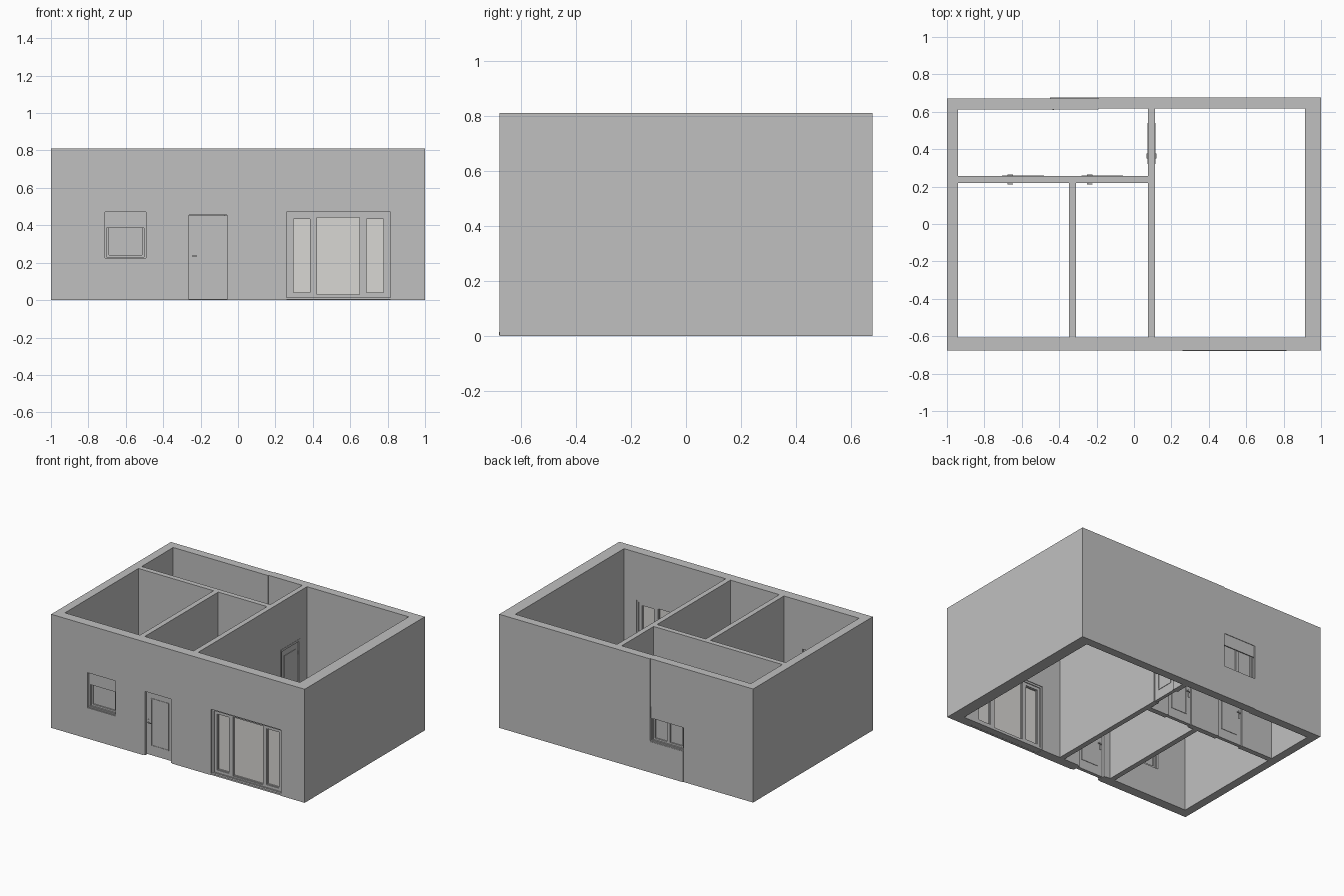
import bpy, bmesh, math
from mathutils import Matrix, Vector

if "Cube" in bpy.data.objects:
    bpy.data.objects.remove(bpy.data.objects["Cube"])

H = 0.81          # wall height
HEAD = 0.47       # top of every opening
BASE = 0.22       # window sill height


def material(name, rgb):
    m = bpy.data.materials.new(name)
    m.diffuse_color = (*rgb, 1)
    m.use_nodes = True
    m.node_tree.nodes["Principled BSDF"].inputs["Base Color"].default_value = m.diffuse_color
    return m


GREY = material("wall grey", (0.53, 0.53, 0.53))
GLASS = material("pale glass", (0.69, 0.68, 0.655))
ID = Matrix.Identity(4)


def boxes(name, spans, mat=GREY, frame=ID):
    """One object made of boxes given as (x0, x1, y0, y1, z0, z1)."""
    bm = bmesh.new()
    for x0, x1, y0, y1, z0, z1 in spans:
        size = Matrix.Diagonal((x1 - x0, y1 - y0, z1 - z0, 1))
        mid = Matrix.Translation(((x0 + x1) / 2, (y0 + y1) / 2, (z0 + z1) / 2))
        bmesh.ops.create_cube(bm, size=1, matrix=frame @ mid @ size)
    me = bpy.data.meshes.new(name)
    bm.to_mesh(me)
    bm.free()
    me.materials.append(mat)
    ob = bpy.data.objects.new(name, me)
    bpy.context.collection.objects.link(ob)
    return ob


def wall(name, span, openings=()):
    """A wall box with rectangular openings cut through it."""
    ob = boxes(name, [span])
    for i, o in enumerate(openings):
        cutter = boxes(f"{name}_cutter_{i}", [o])
        mod = ob.modifiers.new("opening", 'BOOLEAN')
        mod.operation, mod.solver, mod.object = 'DIFFERENCE', 'EXACT', cutter
        bpy.context.view_layer.objects.active = ob
        bpy.ops.object.modifier_apply(modifier=mod.name)
        bpy.data.objects.remove(cutter)
    return ob


def ring(x0, x1, y0, y1, z0, z1, w, bottom=True):
    """Boxes forming a rectangular frame of width w."""
    low = z0 + w if bottom else z0
    out = [(x0, x0 + w, y0, y1, z0, z1), (x1 - w, x1, y0, y1, z0, z1),
           (x0 + w, x1 - w, y0, y1, z1 - w, z1)]
    if bottom:
        out.append((x0 + w, x1 - w, y0, y1, z0, low))
    return out


def door(name, x0, x1, half, frame):
    """Door in local coordinates: wall centre on y = 0, handle near x0."""
    boxes(name + "_frame", ring(x0, x1, -half, half, 0, HEAD, 0.015, False), GREY, frame)
    a, b, t = x0 + 0.015, x1 - 0.015, 0.012
    boxes(name + "_leaf", [(a, b, -t, t, 0.004, HEAD - 0.017)], GREY, frame)
    panel, handle = [], []
    for s in (-1, 1):
        f0, f1 = sorted((s * t, s * (t + 0.003)))
        panel += ring(a + 0.035, b - 0.03, f0, f1, 0.07, 0.41, 0.006)
        p0, p1 = sorted((s * t, s * (t + 0.004)))
        handle.append((a + 0.013, a + 0.023, p0, p1, 0.20, 0.255))
        n0, n1 = sorted((s * t, s * (t + 0.014)))
        handle.append((a + 0.015, a + 0.021, n0, n1, 0.232, 0.238))
        l0, l1 = sorted((s * (t + 0.010), s * (t + 0.014)))
        handle.append((a + 0.015, a + 0.043, l0, l1, 0.232, 0.238))
    boxes(name + "_panel_moulding", panel, GREY, frame)
    boxes(name + "_handle", handle, GREY, frame)
    boxes(name + "_hinges", [(b - 0.003, b + 0.003, -t - 0.003, -t, z, z + 0.03)
                             for z in (0.06, 0.36)], GREY, frame)


def shuttered_window(name, x0, x1, sashes, frame):
    """Window with a half lowered shutter; outside is local -y, wall centre y = 0."""
    boxes(name + "_frame", ring(x0, x1, -0.018, 0.02, BASE, HEAD, 0.010), GREY, frame)
    a, b = x0 + 0.010, x1 - 0.010
    w = (b - a) / sashes
    sash, panes = [], []
    for i in range(sashes):
        s0, s1 = a + i * w, a + (i + 1) * w
        sash += ring(s0, s1, -0.008, 0.016, BASE + 0.010, HEAD - 0.010, 0.012)
        panes.append((s0 + 0.01, s1 - 0.01, 0.001, 0.005, BASE + 0.02, HEAD - 0.02))
    boxes(name + "_sashes", sash, GREY, frame)
    boxes(name + "_panes", panes, GREY, frame)
    boxes(name + "_shutter", [(x0 + 0.002, x1 - 0.002, -0.024, -0.018, 0.385, HEAD)], GREY, frame)
    boxes(name + "_sill", [(x0, x1, -0.03, -0.018, BASE, BASE + 0.006)], GREY, frame)
    hx = b - 0.008
    boxes(name + "_handle", [(hx - 0.003, hx + 0.003, 0.016, 0.034, 0.33, 0.336),
                             (hx - 0.003, hx + 0.003, 0.029, 0.034, 0.30, 0.336)], GREY, frame)


# Outer walls
FY = -0.6425      # front wall centre
wall("front_wall", (-1, 1, -0.677, -0.608, 0, H),
     [(-0.712, -0.492, -0.8, -0.5, BASE, HEAD),
      (-0.277, -0.043, -0.8, -0.5, -0.1, HEAD),
      (0.26, 0.815, -0.8, -0.5, -0.1, HEAD)])
boxes("left_wall", [(-1, -0.94, -0.608, 0.612, 0, H)])
boxes("right_wall", [(0.915, 1, -0.608, 0.617, 0, H)])
wall("back_wall_left", (-1, -0.19, 0.612, 0.672, 0, H),
     [(-0.45, -0.1, 0.5, 0.8, -0.1, HEAD)])
wall("back_wall_right", (-0.45, 1, 0.617, 0.677, 0, H),
     [(-0.6, -0.19, 0.5, 0.8, BASE, 1)])

# Partition walls
wall("cross_partition", (-0.94, 0.075, 0.22, 0.257, 0, H),
     [(-0.705, -0.48, 0.1, 0.4, -0.1, HEAD),
      (-0.28, -0.06, 0.1, 0.4, -0.1, HEAD)])
wall("long_partition", (0.075, 0.112, -0.608, 0.617, 0, H),
     [(0, 0.2, 0.32, 0.54, -0.1, HEAD)])
boxes("short_partition", [(-0.347, -0.31, -0.608, 0.22, 0, H)])

# Doors
door("front_door", -0.277, -0.043, 0.03, Matrix.Translation((0, FY, 0)))
cross = Matrix.Translation((0, 0.2385, 0))
door("left_room_door", -0.705, -0.48, 0.0205, cross)
door("middle_room_door", -0.28, -0.06, 0.0205, cross)
door("hall_door", 0.32, 0.54, 0.0205,
     Matrix.Translation((0.0935, 0, 0)) @ Matrix.Rotation(math.pi / 2, 4, 'Z'))

# Shuttered windows
shuttered_window("front_window", -0.712, -0.492, 1, Matrix.Translation((0, FY, 0)))
shuttered_window("back_window", 0.19, 0.45, 2,
                 Matrix.Translation((0, 0.6445, 0)) @ Matrix.Rotation(math.pi, 4, 'Z'))

# Large glazed front: outer frame, three sashes and panes
big = Matrix.Translation((0, FY, 0))
boxes("glazed_front_frame", ring(0.26, 0.815, -0.02, 0.03, 0.004, HEAD, 0.013), GREY, big)
boxes("glazed_front_threshold", [(0.26, 0.815, -0.036, -0.02, 0.003, 0.014)], GREY, big)
sashes, beads, panes = [], [], []
for x0, x1, w in ((0.273, 0.408, 0.020), (0.408, 0.664, 0.010), (0.664, 0.802, 0.020)):
    sashes += ring(x0, x1, -0.012, 0.024, 0.017, 0.457, w)
    beads += ring(x0 + w, x1 - w, -0.006, 0.018, 0.017 + w, 0.457 - w, 0.004)
    panes.append((x0 + w, x1 - w, 0.003, 0.009, 0.017 + w, 0.457 - w))
boxes("glazed_front_sashes", sashes, GREY, big)
boxes("glazed_front_beads", beads, GREY, big)
boxes("glazed_front_panes", panes, GLASS, big)
